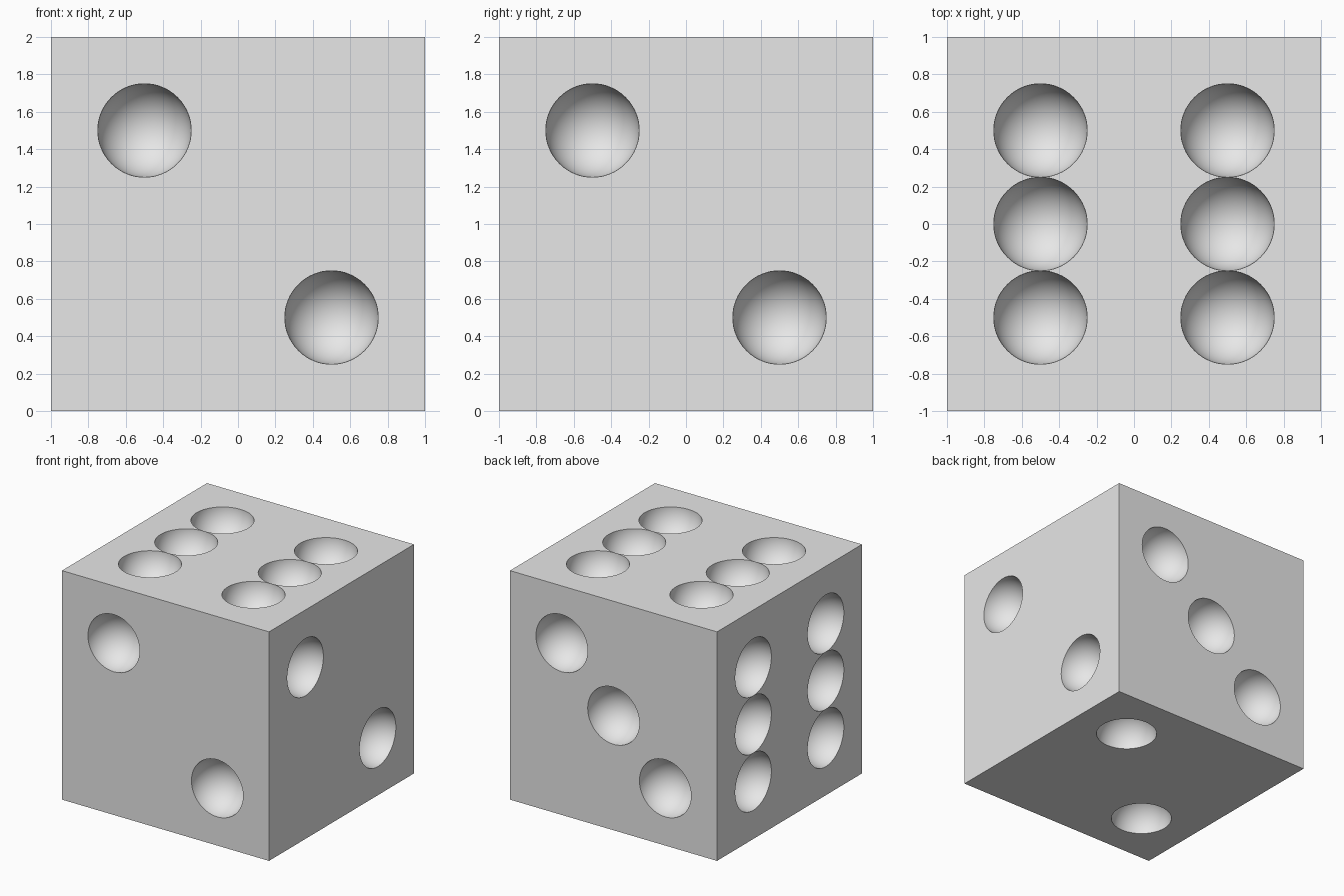
import bpy, bmesh, math
from mathutils import Matrix, Vector

default = bpy.data.objects.get("Cube")
if default:
    bpy.data.objects.remove(default, do_unlink=True)

PIP = 0.25   # pip radius
H = 0.5      # pip offset from the face centre

# Single plain grey
grey = bpy.data.materials.new("light_grey")
grey.use_nodes = True
colour = (0.8, 0.8, 0.8, 1)
grey.diffuse_color = colour
grey.node_tree.nodes["Principled BSDF"].inputs["Base Color"].default_value = colour


def make_object(name, bm):
    mesh = bpy.data.meshes.new(name)
    bm.to_mesh(mesh)
    bm.free()
    mesh.materials.append(grey)
    obj = bpy.data.objects.new(name, mesh)
    bpy.context.collection.objects.link(obj)
    return obj


# Cube body standing on the ground
bm = bmesh.new()
bmesh.ops.create_cube(bm, size=2, matrix=Matrix.Translation((0, 0, 1)))
body = make_object("die_body", bm)

# Pip layouts: face normal, then in-face offsets from the cube centre
six = [(a, b) for a in (-H, H) for b in (-H, 0, H)]
falling = [(-H, H), (H, -H)]
rising = [(H, H), (-H, -H)]
faces = [
    ("y", -1, falling),
    ("y", 1, [(H, H), (0, 0), (-H, -H)]),
    ("x", 1, falling),
    ("x", -1, six),
    ("z", 1, six),
    ("z", -1, rising),
]


def pip_matrix(axis, sign, a, b):
    centre = {"x": (sign, a, b), "y": (a, sign, b), "z": (a, b, sign)}[axis]
    normal = Vector([sign if axis == k else 0 for k in "xyz"])
    turn = normal.to_track_quat("Z", "Y").to_matrix().to_4x4()
    return Matrix.Translation(Vector(centre) + Vector((0, 0, 1))) @ turn


# Spheres that scoop out the pips; an odd ring count keeps rings off the faces
bm = bmesh.new()
for axis, sign, spots in faces:
    for a, b in spots:
        bmesh.ops.create_uvsphere(bm, u_segments=64, v_segments=33, radius=PIP,
                                  matrix=pip_matrix(axis, sign, a, b))
cutter = make_object("pip_cutter", bm)
cutter.hide_render = True

# Cut the pips into the body
cut = body.modifiers.new("pips", "BOOLEAN")
cut.operation = "DIFFERENCE"
cut.solver = "EXACT"
cut.object = cutter
bpy.ops.object.select_all(action="DESELECT")
body.select_set(True)
bpy.context.view_layer.objects.active = body
bpy.ops.object.modifier_apply(modifier=cut.name)
bpy.data.objects.remove(cutter, do_unlink=True)

# Smooth bowls with crisp rims and cube edges
bpy.ops.object.shade_smooth_by_angle(angle=math.radians(30))
